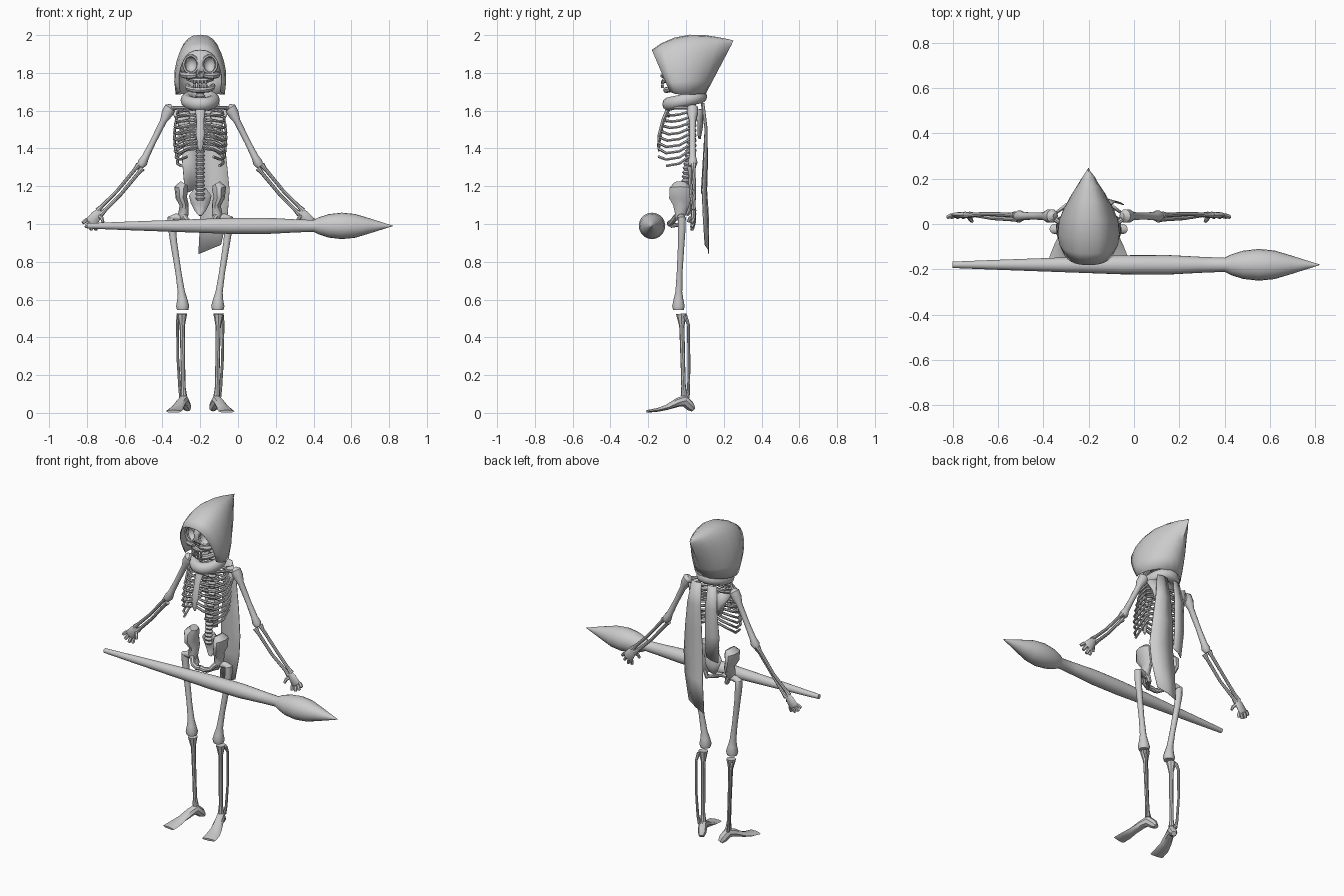
import bpy, bmesh, math
from mathutils import Vector, Matrix

CX = -0.20  # body centre line; body parts are given relative to it
mat = bpy.data.materials.new("plain grey")
mat.diffuse_color = (0.6, 0.6, 0.6, 1)


def finish(name, bm, mirror=False, cx=CX, smooth=40):
    if mirror:
        dup = bmesh.ops.duplicate(bm, geom=bm.verts[:] + bm.edges[:] + bm.faces[:])["geom"]
        for v in dup:
            if isinstance(v, bmesh.types.BMVert):
                v.co.x = -v.co.x
        bmesh.ops.reverse_faces(bm, faces=[f for f in dup if isinstance(f, bmesh.types.BMFace)])
    bmesh.ops.recalc_face_normals(bm, faces=bm.faces)
    bmesh.ops.translate(bm, verts=bm.verts, vec=(cx, 0, 0))
    me = bpy.data.meshes.new(name)
    bm.to_mesh(me)
    bm.free()
    ob = bpy.data.objects.new(name, me)
    bpy.context.collection.objects.link(ob)
    me.materials.append(mat)
    bpy.ops.object.select_all(action='DESELECT')
    ob.select_set(True)
    bpy.context.view_layer.objects.active = ob
    bpy.ops.object.shade_smooth_by_angle(angle=math.radians(smooth))
    return ob


def tube(bm, pts, sides=8, ref=(0, 1, 0)):
    """Loft along points (x, y, z, r) or (x, y, z, r_side, r_ref)."""
    P = [Vector(p[:3]) for p in pts]
    rings = []
    for i, p in enumerate(pts):
        t = (P[min(i + 1, len(P) - 1)] - P[max(i - 1, 0)]).normalized()
        u = t.cross(Vector(ref)).normalized()
        w = u.cross(t)
        r1, r2 = p[3], p[-1]
        rings.append([bm.verts.new(P[i] + u * r1 * math.cos(a) + w * r2 * math.sin(a))
                      for a in (2 * math.pi * k / sides for k in range(sides))])
    for a, b in zip(rings, rings[1:]):
        for k in range(sides):
            bm.faces.new((a[k], a[(k + 1) % sides], b[(k + 1) % sides], b[k]))
    bm.faces.new(rings[0])
    bm.faces.new(rings[-1])


def ball(bm, c, s, u=16, v=10):
    bmesh.ops.create_uvsphere(bm, u_segments=u, v_segments=v, radius=1,
                              matrix=Matrix.Translation(c) @ Matrix.Diagonal((*s, 1)))


def part(name, tubes, sides=8, mirror=False, ref=(0, 1, 0), cx=CX, smooth=40):
    bm = bmesh.new()
    for t in tubes:
        tube(bm, t, sides, ref)
    return finish(name, bm, mirror, cx, smooth)


def sheet(name, rows, mirror=False, thick=0.004):
    bm = bmesh.new()
    g = [[bm.verts.new(p) for p in r] for r in rows]
    for a, b in zip(g, g[1:]):
        for k in range(len(a) - 1):
            bm.faces.new((a[k], a[k + 1], b[k + 1], b[k]))
    bmesh.ops.remove_doubles(bm, verts=bm.verts, dist=1e-5)
    ob = finish(name, bm, mirror, smooth=60)
    m = ob.modifiers.new("thickness", 'SOLIDIFY')
    m.thickness = thick
    m.offset = 0
    return ob


# brush staff held level in front
part("staff", [[(x, -0.18, 0.99, r) for x, r in (
    (-0.80, .014), (-0.6, .022), (-0.3, .033), (-0.05, .042), (0.15, .043), (0.3, .035), (0.4, .031),
    (0.43, .046), (0.48, .062), (0.55, .07), (0.62, .063), (0.69, .042), (0.76, .02), (0.82, .001))]],
    20, cx=0)

# pointed hood, swept from the face opening to the back ridge
stations = [((-.18, 1.92), (-.085, 1.70), .118), ((-.13, 1.955), (-.06, 1.69), .136),
            ((-.06, 1.985), (-.03, 1.685), .142), ((.02, 2.0), (.015, 1.685), .135),
            ((.10, 1.998), (.05, 1.687), .113), ((.17, 1.987), (.08, 1.69), .082),
            ((.22, 1.977), (.097, 1.69), .045), ((.25, 1.97), (.104, 1.692), 0)]
rows = []
for top, bot, w in stations:
    row = []
    for k in range(17):
        a = math.pi * k / 16
        h = math.sin(a) ** 0.9 if 0 < k < 16 else 0
        x = -w * math.copysign(abs(math.cos(a)) ** 0.75, math.cos(a)) * (0.9 + 0.1 * min(1, h * 3))
        row.append((x, bot[0] + (top[0] - bot[0]) * h, bot[1] + (top[1] - bot[1]) * h))
    rows.append(row)
sheet("hood", rows)

# scarf roll around the neck
bm = bmesh.new()
tor = []
for i in range(28):
    a = 2 * math.pi * i / 28
    tor.append([bm.verts.new(((.072 + .032 * math.cos(b)) * math.cos(a),
                              -.007 + (.085 + .034 * math.cos(b)) * math.sin(a),
                              1.655 + .02 * math.sin(a) + .036 * math.sin(b)))
                for b in (2 * math.pi * j / 10 for j in range(10))])
for i in range(28):
    for j in range(10):
        bm.faces.new((tor[i][j], tor[i - 1][j], tor[i - 1][j - 1], tor[i][j - 1]))
finish("scarf_roll", bm)

# scarf tails: left x, right x, left y, right y, left z, right z
long_tail = [(.03, .10, .09, .085, 1.64, 1.64), (.02, .12, .11, .10, 1.5, 1.5), (.01, .138, .115, .095, 1.35, 1.35),
             (.005, .155, .11, .085, 1.18, 1.18), (.0, .145, .12, .09, 1.03, 1.05), (-.01, .11, .12, .10, .84, .89)]
short_tail = [(-.07, -.015, .08, .09, 1.64, 1.64), (-.085, -.01, .10, .11, 1.5, 1.5),
              (-.095, -.01, .09, .11, 1.33, 1.33), (-.08, -.01, .08, .10, 1.16, 1.19)]
for name, tail in (("long_scarf_tail", long_tail), ("short_scarf_tail", short_tail)):
    sheet(name, [[(a, c, e), ((a + b) / 2, (c + d) / 2 + .008, (e + f) / 2), (b, d, f)]
                 for a, b, c, d, e, f in tail])

# skull with hollow sockets
bm = bmesh.new()
ball(bm, (0, -.02, 1.845), (.11, .112, .10), 24, 16)
skull = finish("skull", bm)
bm = bmesh.new()
for s in (-1, 1):
    ball(bm, (.05 * s, -.13, 1.845), (.036, .05, .044))
ball(bm, (0, -.13, 1.79), (.013, .03, .018), 8, 6)
cutter = finish("socket_cutter", bm)
cutter.hide_render = True
cutter.hide_set(True)
cut = skull.modifiers.new("sockets", 'BOOLEAN')
cut.operation = 'DIFFERENCE'
cut.object = cutter

# brow, cheeks, jaws and teeth
part("eye_rims", [[(.05 + .038 * math.cos(a), -.122 + .25 * abs(.05 + .038 * math.cos(a)) ** 1.2,
                    1.845 + .046 * math.sin(a), .008)
                   for a in (2 * math.pi * k / 14 for k in range(15))]], 6, True)
part("cheek", [[(.02, -.125, 1.785, .012), (.06, -.11, 1.785, .02), (.09, -.07, 1.79, .017),
                (.10, -.01, 1.80, .01)]], 8, True, (0, 0, 1))
for name, z, f, r in (("upper_jaw", 1.762, -.115, .014), ("lower_jaw", 1.712, -.105, .016)):
    part(name, [[(.068, -.01, z + .02, r * .8), (.062, -.06, z + .008, r), (.04, f + .015, z, r), (0, f, z - .003, r),
                 (-.04, f + .015, z, r), (-.062, -.06, z + .008, r), (-.068, -.01, z + .02, r * .8)]], 8, False, (0, 0, 1))
teeth = [[(x, -.126 + 2.5 * x * x, z, .008), (x, -.126 + 2.5 * x * x, z - .018, .007)]
         for x in (.01, .03) for z in (1.76, 1.738)]
part("teeth", teeth, 6, True)

# spine with stacked vertebrae
spine = []
for i in range(26):
    z = 1.70 - i * .0225
    y = .03 - .035 * math.sin(max(0, (1.45 - z)) * 5.0)
    spine += [(0, y, z, .026, .024), (0, y, z - .012, .017, .016)]
part("spine", [spine], 8)

# sternum
part("sternum", [[(0, -.09, 1.62, .028, .012), (0, -.12, 1.55, .02, .01), (0, -.14, 1.47, .022, .01),
                  (0, -.145, 1.41, .016, .008), (0, -.143, 1.385, .004)]], 8)

# ribs, longer and steeper toward the bottom
ribs = []
for i in range(9):
    t = i / 8
    z = 1.61 - .21 * t
    w = .105 + .03 * math.sin(math.pi * min(1, .15 + t * .7))
    f = -.095 - .05 * min(1, t * 1.7)
    d = .03 + .05 * t
    front = max(1.40, z - .03)
    pts = [(.015, .035, z), (w * .65, .05, z - .01), (w, .02, z - d * .5), (w * 1.02, -.035, z - d),
           (w * .85, f * .72, z - d * 1.15)]
    if i < 7:
        pts += [(w * .5, f, (z - d * 1.15 + front) / 2), (.012, f + .003, front - .01)]
    elif i == 7:
        pts += [(w * .55, f, z - d * .95)]
    ribs.append([(*p, .0075) for p in pts])
part("ribs", ribs, 6, True, (0, 0, 1))

# collar bones and shoulder blades
part("collar_bone", [[(.02, -.09, 1.61, .012), (.07, -.06, 1.615, .009), (.12, 0, 1.615, .009),
                      (.16, .03, 1.61, .013)]], 8, True, (0, 0, 1))
sheet("shoulder_blade", [[(.15, .045, 1.60), (.10, .085, 1.61), (.055, .075, 1.59)],
                         [(.12, .065, 1.54), (.09, .085, 1.52), (.06, .075, 1.53)],
                         [(.095, .065, 1.47), (.085, .072, 1.45), (.075, .07, 1.47)]], True, .012)

# arms
part("upper_arm", [[(.148, .035, 1.625, .014), (.16, .035, 1.615, .03), (.175, .035, 1.585, .03), (.195, .035, 1.545, .018),
                    (.25, .035, 1.435, .016), (.29, .035, 1.355, .019), (.305, .035, 1.325, .026),
                    (.318, .035, 1.305, .018)]], 10, True)
part("forearm", [[(.315 + o, .03 + o, 1.305 + o, .016), (.335 + o, .03 + o, 1.28 + o, .010),
                  (.43 + o, .035 + o, 1.165 + o, .009), (.51 + o, .04, 1.085 + o, .010),
                  (.535 + o, .04, 1.06 + o, .015)] for o in (-.009, .010)], 8, True)

# hands
part("palm", [[(.53, .04, 1.07, .018, .012), (.55, .04, 1.045, .028, .014), (.575, .04, 1.01, .034, .013),
               (.58, .04, 1.003, .028, .008)]], 8, True)
fingers = []
for x, z, dx, dz in ((.60, 1.025, .022, -.02), (.585, 1.012, .02, -.03),
                     (.567, 1.0, .013, -.032), (.55, .998, .004, -.03)):
    fingers.append([(x, .04, z, .009), (x + dx * .5, .035, z + dz * .5, .011), (x + dx, .03, z + dz, .009)])
fingers.append([(.535, .04, 1.045, .010), (.52, .02, 1.03, .010), (.515, .012, 1.01, .008)])
part("fingers", fingers, 6, True, (0, .9, .3))

# pelvis
part("hip_wing", [[(.085, -.03, 1.215, .022, .035), (.10, -.03, 1.19, .038, .06), (.10, -.03, 1.14, .03, .062),
                   (.085, -.025, 1.10, .024, .045), (.09, -.03, 1.05, .028, .03), (.085, -.04, 1.02, .016, .02)]], 10, True)
part("pubic_bone", [[(.085, -.05, 1.04, .016), (.06, -.075, 1.01, .014), (.025, -.085, 1.0, .015),
                     (0, -.085, 1.005, .016)],
                    [(.09, -.02, 1.06, .015), (.07, -.02, 1.0, .014), (.03, -.08, .99, .011)]], 8, True, (0, 1, .3))
part("sacrum", [[(0, .01, 1.19, .03, .02), (0, .015, 1.15, .06, .022), (0, .025, 1.11, .05, .02),
                 (0, .02, 1.07, .03, .015), (0, .005, 1.045, .008)]], 10)

# legs
part("thigh_bone", [[(.10, -.03, 1.035, .018), (.13, -.025, 1.035, .02), (.152, -.022, 1.03, .022),
                     (.150, -.022, .98, .021), (.14, -.025, .90, .018), (.115, -.034, .74, .016), (.10, -.038, .64, .019),
                     (.095, -.04, .60, .027), (.093, -.04, .565, .035), (.093, -.04, .545, .03)]], 10, True)
part("shin_bone", [[(.097, -.025, .525, .028), (.097, -.024, .505, .024), (.095, -.022, .46, .014),
                    (.092, -.017, .28, .012), (.09, -.013, .14, .012), (.088, -.01, .09, .018)]], 8, True)
part("calf_bone", [[(.115, -.005, .515, .011), (.12, .012, .47, .008), (.118, .016, .28, .007),
                    (.108, .014, .13, .008), (.10, .008, .08, .011)]], 8, True)

# feet, toes turned outward
part("foot", [[(.065, .038, .018, .016, .014), (.072, .022, .035, .025, .026), (.088, -.008, .065, .026, .032),
               (.10, -.045, .055, .027, .024), (.12, -.10, .03, .033, .014), (.132, -.15, .016, .041, .010),
               (.14, -.205, .008, .042, .007)]], 8, True, (0, 0, 1))
